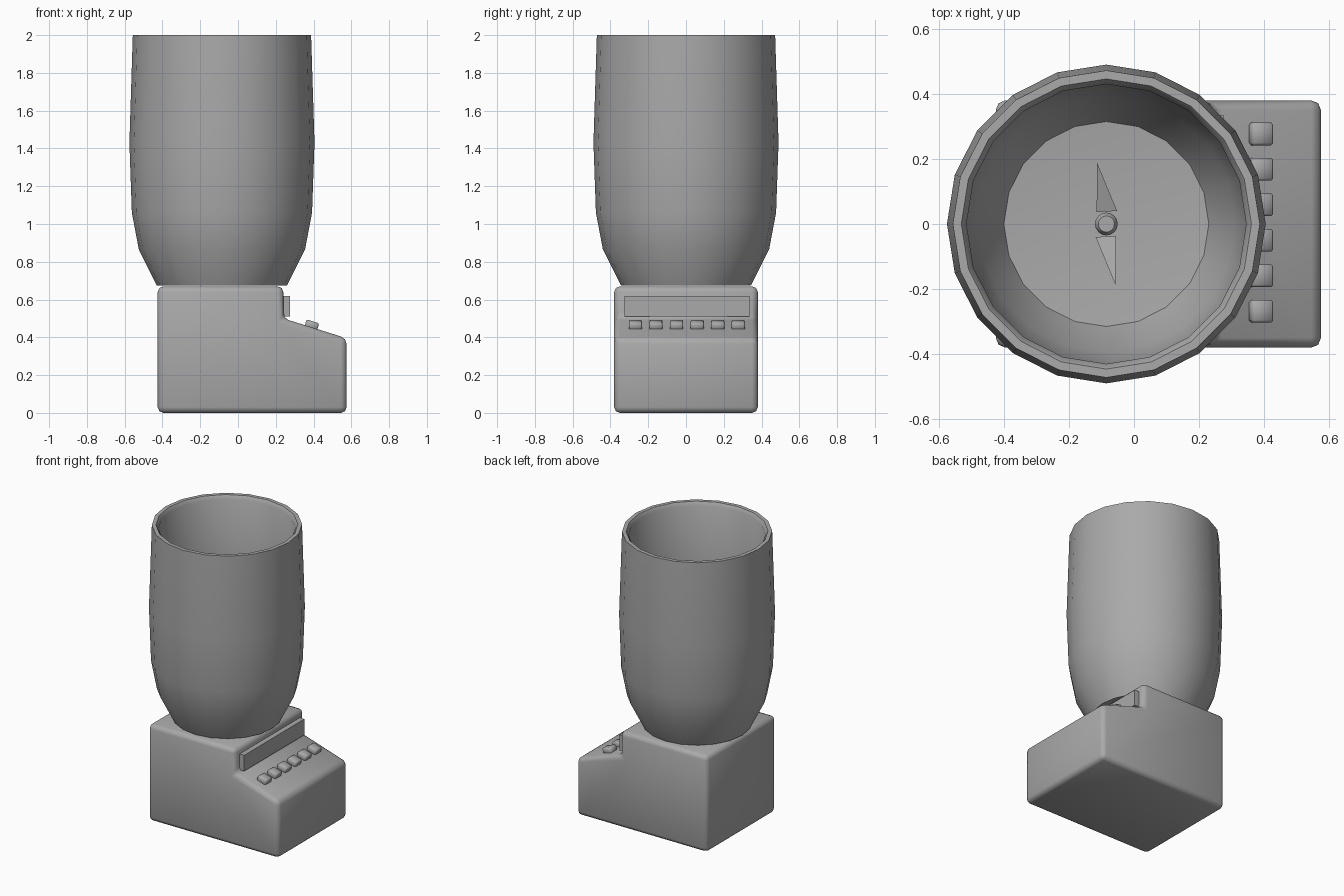
import bpy, bmesh, math
from mathutils import Vector

cube = bpy.data.objects.get("Cube")
if cube:
    bpy.data.objects.remove(cube, do_unlink=True)

grey = bpy.data.materials.new("grey")
grey.use_nodes = True
colour = (0.4, 0.4, 0.4, 1)
grey.diffuse_color = colour
grey.node_tree.nodes["Principled BSDF"].inputs["Base Color"].default_value = colour

JAR_X = -0.085


def finish(bm, name, bevel=0.0, segments=1, angle=50):
    bmesh.ops.recalc_face_normals(bm, faces=bm.faces)
    mesh = bpy.data.meshes.new(name)
    bm.to_mesh(mesh)
    bm.free()
    obj = bpy.data.objects.new(name, mesh)
    bpy.context.collection.objects.link(obj)
    mesh.materials.append(grey)
    bpy.ops.object.select_all(action='DESELECT')
    obj.select_set(True)
    bpy.context.view_layer.objects.active = obj
    if bevel:
        mod = obj.modifiers.new("bevel", 'BEVEL')
        mod.width, mod.segments, mod.limit_method = bevel, segments, 'ANGLE'
        mod.angle_limit = math.radians(15)
        bpy.ops.object.modifier_apply(modifier=mod.name)
    bpy.ops.object.shade_smooth_by_angle(angle=math.radians(angle))
    return obj


def prism(name, points, depth, **kw):
    """Extrude a closed outline along depth, centred on it."""
    bm = bmesh.new()
    depth = Vector(depth)
    face = bm.faces.new([bm.verts.new(Vector(p) - depth / 2) for p in points])
    new = bmesh.ops.extrude_face_region(bm, geom=[face])["geom"]
    bmesh.ops.translate(bm, vec=depth, verts=[v for v in new if isinstance(v, bmesh.types.BMVert)])
    return finish(bm, name, **kw)


def box(name, size, location, tilt=0, **kw):
    bm = bmesh.new()
    bmesh.ops.create_cube(bm, size=1)
    bmesh.ops.scale(bm, vec=size, verts=bm.verts)
    obj = finish(bm, name, **kw)
    obj.location = location
    obj.rotation_euler.y = tilt
    return obj


def lathe(name, profile, sides, **kw):
    """Spin a radius/height profile round the jar axis."""
    bm = bmesh.new()
    verts = [bm.verts.new((r, 0, z)) for r, z in profile]
    edges = [bm.edges.new(pair) for pair in zip(verts, verts[1:])]
    bmesh.ops.spin(bm, geom=verts + edges, axis=(0, 0, 1), cent=(0, 0, 0),
                   angle=math.tau, steps=sides)
    bmesh.ops.remove_doubles(bm, verts=bm.verts, dist=0.0005)
    obj = finish(bm, name, **kw)
    obj.location.x = JAR_X
    return obj


# Motor base with its sloping control deck
outline = [(-0.425, 0), (0.575, 0), (0.575, 0.395), (0.24, 0.5), (0.24, 0.67), (-0.425, 0.67)]
prism("motor_base", [(x, 0, z) for x, z in outline], (0, 0.76, 0), bevel=0.03, segments=2)

# Display panel on the step, and a row of buttons on the deck
box("display_panel", (0.05, 0.66, 0.11), (0.25, 0.005, 0.565))
slope = math.atan2(0.105, 0.335)
for i in range(6):
    box(f"button_{i + 1}", (0.07, 0.07, 0.045), (0.39, -0.268 + 0.109 * i, 0.463),
        tilt=slope, bevel=0.007)

# Thick-walled open jar
outer = [(0, 0.675), (0.345, 0.675), (0.44, 0.865), (0.477, 1.06), (0.49, 1.43), (0.472, 2.0)]
inner = [(0.446, 2.0), (0.43, 1.975), (0.445, 1.43), (0.432, 1.06), (0.395, 0.88),
         (0.315, 0.73), (0, 0.7)]
lathe("jar", outer + inner, 20)

# Blade hub and two opposed blades
lathe("blade_hub", [(0, 0.69), (0.035, 0.69), (0.035, 0.765), (0.025, 0.78), (0, 0.78)], 16)
for side, label in ((1, "back"), (-1, "front")):
    tri = [(-0.03, 0.037, 0.75), (0.033, 0.04, 0.75), (-0.028, 0.187, 0.79)]
    prism(f"{label}_blade", [(JAR_X + side * x, side * y, z) for x, y, z in tri], (0, 0, 0.01))
